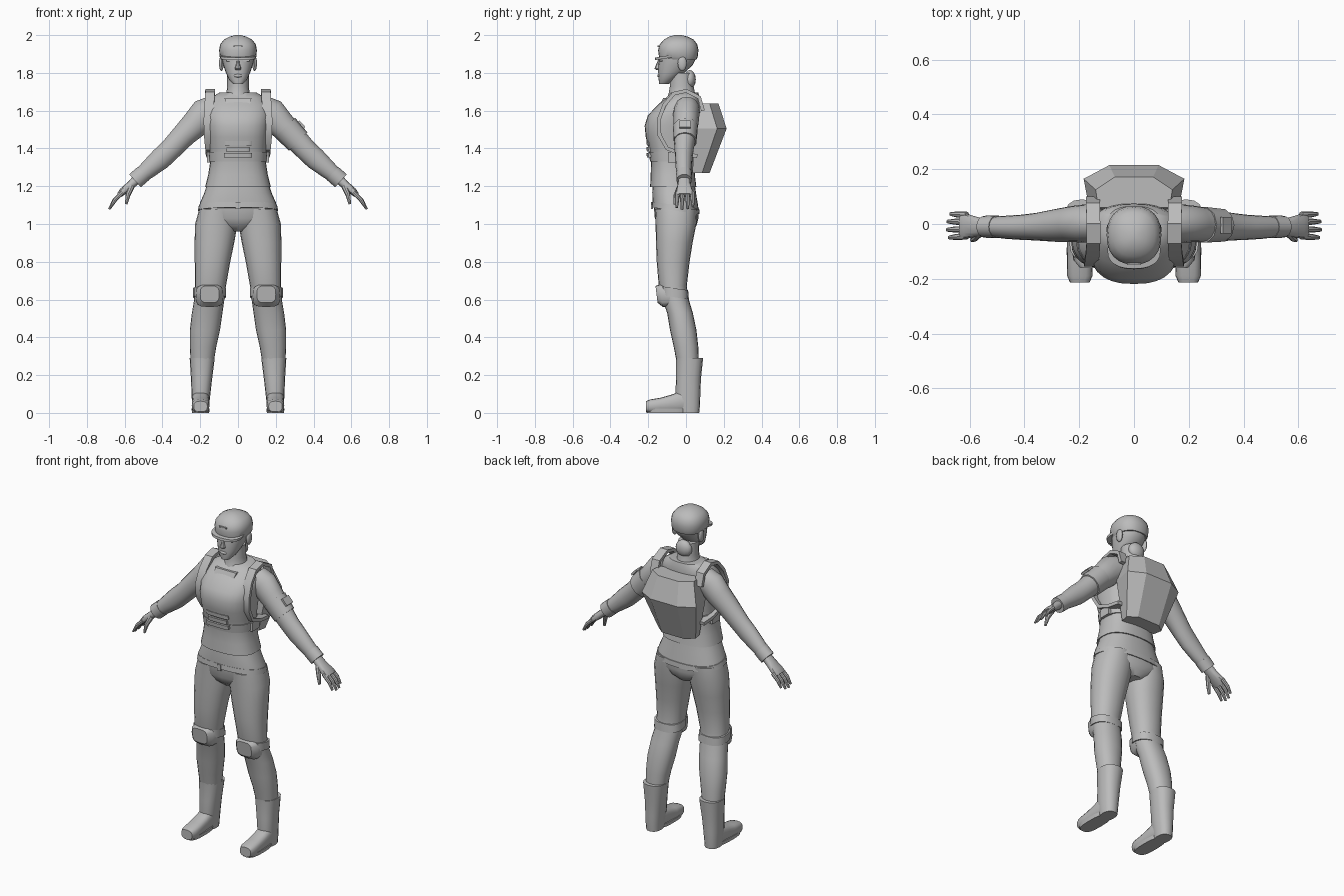
import bpy, bmesh, math
from mathutils import Vector

grey = bpy.data.materials.new("plain grey")
grey.diffuse_color = (0.5, 0.5, 0.5, 1)


def finish(name, bm, mirror=False, angle=40):
    bmesh.ops.recalc_face_normals(bm, faces=bm.faces)
    me = bpy.data.meshes.new(name)
    bm.to_mesh(me)
    bm.free()
    ob = bpy.data.objects.new(name, me)
    bpy.context.collection.objects.link(ob)
    me.materials.append(grey)
    bpy.ops.object.select_all(action='DESELECT')
    ob.select_set(True)
    bpy.context.view_layer.objects.active = ob
    bpy.ops.object.shade_smooth_by_angle(angle=math.radians(angle))
    if mirror:
        ob.modifiers.new("Mirror", 'MIRROR').use_mirror_merge = False
    return ob


def skin(name, loops, mirror=False, angle=40):
    """Bridge closed loops of points and cap both ends."""
    bm = bmesh.new()
    vs = [[bm.verts.new(p) for p in loop] for loop in loops]
    n = len(vs[0])
    for a, b in zip(vs, vs[1:]):
        for i in range(n):
            j = (i + 1) % n
            bm.faces.new((a[i], a[j], b[j], b[i]))
    bm.faces.new(vs[0])
    bm.faces.new(vs[-1])
    return finish(name, bm, mirror, angle)


def loft(name, rings, n=16, p=2.0, a=0, t=0, mirror=False, angle=40):
    """Rings are (x, y, z, half_u, half_v[, a, t]); a tilts u upward, t tilts v upward."""
    loops = []
    for r in rings:
        ra, rt = (r[5], r[6]) if len(r) > 5 else (a, t)
        u = Vector((math.cos(math.radians(ra)), 0, math.sin(math.radians(ra))))
        v = Vector((0, math.cos(math.radians(rt)), math.sin(math.radians(rt))))
        loop = []
        for i in range(n):
            if n == 4:
                c, s = ((1, 1), (-1, 1), (-1, -1), (1, -1))[i]
            else:
                w = 2 * math.pi * i / n
                c, s = math.cos(w), math.sin(w)
                c = math.copysign(abs(c) ** (2 / p), c)
                s = math.copysign(abs(s) ** (2 / p), s)
            loop.append(Vector(r[:3]) + u * r[3] * c + v * r[4] * s)
        loops.append(loop)
    return skin(name, loops, mirror, angle)


def body(name, rows, **kw):
    """Rows are (z, half_width, front_y, back_y), centred on x = 0."""
    return loft(name, [(0, (f + b) / 2, z, w, (b - f) / 2) for z, w, f, b in rows], **kw)


def ribbon(name, pts, w, th, mirror=True):
    """Flat strap following points, bending in the side plane."""
    rings = []
    for i, q in enumerate(pts):
        a, b = pts[max(i - 1, 0)], pts[min(i + 1, len(pts) - 1)]
        t = math.degrees(math.atan2(b[1] - a[1], a[2] - b[2]))
        rings.append((*q, w, th, 0, t))
    loft(name, rings, n=4, mirror=mirror, angle=35)


def box(name, c, h, mirror=False, t=0):
    loft(name, [(c[0], c[1], c[2] - h[2], h[0], h[1]), (c[0], c[1], c[2] + h[2], h[0], h[1])],
         n=4, t=t, mirror=mirror)


def ball(name, c, r, mirror=False):
    bm = bmesh.new()
    bmesh.ops.create_uvsphere(bm, u_segments=14, v_segments=8, radius=1)
    for v in bm.verts:
        v.co = Vector(c) + Vector(v.co[k] * r[k] for k in range(3))
    finish(name, bm, mirror)


# Head, face and cap
body("head", [(1.742, .026, -.142, -.09), (1.765, .048, -.145, -.06), (1.80, .064, -.147, -.01),
              (1.84, .078, -.147, .035), (1.88, .088, -.142, .055), (1.92, .09, -.14, .055)], n=20, p=2.2)
loft("nose", [(0, -.135, 1.815, .017, .02), (0, -.147, 1.822, .017, .02),
              (0, -.142, 1.85, .009, .014), (0, -.135, 1.875, .007, .01)], n=8)
ball("lips", (0, -.143, 1.785), (.024, .009, .009))
box("eyebrow", (.04, -.132, 1.865), (.02, .008, .004), mirror=True)
ball("ear", (.088, -.02, 1.85), (.013, .024, .04), mirror=True)
ball("back_hair", (0, .02, 1.765), (.052, .032, .05))
body("cap", [(1.87, .088, -.12, .056), (1.885, .097, -.143, .062), (1.92, .1, -.148, .066),
             (1.95, .095, -.14, .06), (1.975, .076, -.118, .042), (1.992, .045, -.09, .008),
             (2.0, .015, -.06, -.025)], n=24, p=2.3)
loft("cap_brim", [(0, -.098, 1.878, .094, .068), (0, -.096, 1.892, .097, .068)], n=24, p=2.4, t=9)
box("cap_badge", (0, -.146, 1.94), (.025, .004, .004))
body("neck", [(1.64, .085, -.11, .06), (1.69, .062, -.092, .048), (1.73, .057, -.085, .04),
              (1.80, .057, -.085, .035)], n=16)

# Torso, vest and shirt hem
body("vest", [(1.195, .174, -.19, .055), (1.26, .158, -.187, .047), (1.33, .147, -.185, .043),
              (1.40, .15, -.197, .043), (1.46, .157, -.213, .05), (1.52, .163, -.219, .06),
              (1.575, .168, -.202, .07), (1.63, .163, -.15, .075), (1.67, .14, -.105, .072),
              (1.695, .10, -.08, .065)], n=28, p=2.5)
loft("neckline_panel", [(0, -.128, 1.612, .058, .022), (0, -.10, 1.668, .072, .02)], n=4)
loft("shirt_hem", [(0, -.065, 1.22, .16, .11), (0, -.062, 1.16, .18, .117, 0, -4),
                   (0, -.057, 1.115, .2, .122, 0, -8), (0, -.055, 1.085, .208, .124, 0, -8)],
     n=28, p=2.4)
loft("hip_belt", [(0, -.055, 1.10, .207, .126, 0, -8), (0, -.055, 1.07, .213, .128, 0, -8)], n=24, p=2.4)
for x in (-.13, 0, .13):
    box("belt_loop", (x, -.18 + abs(x) * .25, 1.098), (.012, .006, .019))
body("pelvis", [(.96, .05, -.11, .03), (.99, .13, -.145, .055), (1.03, .195, -.165, .066),
                (1.09, .2, -.17, .065)], n=24, p=2.3)
body("waist_belt", [(1.33, .153, -.19, .05), (1.38, .155, -.198, .05)], n=28, p=2.5)
box("belt_buckle", (.148, -.06, 1.353), (.015, .035, .027), mirror=True)
for z, w in ((1.427, .076), (1.395, .065), (1.365, .076)):
    loft("chest_clip", [(0, -.18, z - .012, w, .027), (0, -.18, z + .012, w, .03)], n=16, p=5)

# Backpack with slanting sides, bulging at two-thirds height
pack = []
for z, row in ((1.27, ((.115, .035), (.125, .085), (.075, .125))),
               (1.505, ((.16, .04), (.184, .165), (.09, .215))),
               (1.638, ((.13, .06), (.14, .125), (.07, .172)))):
    half = [Vector((x, y, z)) for x, y in row]
    pack.append(half + [Vector((-q.x, q.y, q.z)) for q in reversed(half)])
skin("backpack", pack, angle=12)
ribbon("pack_strap", [(.15, .09, 1.60), (.15, .07, 1.67), (.148, .0, 1.705), (.148, -.065, 1.69),
                      (.152, -.115, 1.63), (.157, -.145, 1.55), (.155, -.14, 1.47),
                      (.148, -.10, 1.40), (.145, -.02, 1.37), (.14, .06, 1.36)], .025, .01)

# Arms, cuffs and armband
loft("arm", [(.12, .005, 1.60, .085, .07, 60, 0), (.175, .002, 1.585, .082, .07, 50, 0),
             (.225, 0, 1.53, .074, .066, 45, 0), (.285, -.005, 1.472, .064, .06, 45, 0),
             (.36, -.01, 1.392, .058, .05, 46, 0), (.41, -.012, 1.345, .058, .046, 48, 0),
             (.47, -.012, 1.293, .049, .042, 48, 0), (.535, -.01, 1.238, .038, .036, 48, 0)],
     n=16, mirror=True)
loft("cuff", [(.50, -.01, 1.268, .046, .042), (.545, -.01, 1.229, .046, .04)], n=16, a=48, mirror=True)
loft("armband", [(.25, -.003, 1.51, .074, .068), (.318, -.005, 1.437, .069, .062)], n=10, a=45)
loft("armband_badge", [(.32, -.005, 1.545, .006, .03), (.352, -.005, 1.51, .006, .03)], n=4, a=45)

# Hands
loft("palm", [(.53, -.01, 1.242, .026, .03), (.57, -.01, 1.205, .022, .035),
              (.61, -.008, 1.172, .02, .045), (.63, -.008, 1.152, .014, .043)],
     n=12, p=2.5, a=48, mirror=True)
for y, s in ((-.045, .9), (-.019, 1.0), (.008, .97), (.033, .82)):
    loft("finger", [(.61, y, 1.168, .012, .012, 48, 0),
                    (.61 + .045 * s, y * 1.05, 1.168 - .043 * s, .011, .011, 38, 0),
                    (.61 + .072 * s, y * 1.1, 1.168 - .09 * s, .006, .007, 28, 0)], n=8, mirror=True)
loft("thumb", [(.56, -.03, 1.205, .016, .016, 40, 0), (.582, -.052, 1.155, .013, .013, 25, 0),
               (.592, -.058, 1.105, .007, .008, 15, 0)], n=8, mirror=True)

# Legs
loft("leg", [(.105, -.052, 1.08, .10, .112), (.115, -.053, 1.0, .112, .108),
             (.125, -.062, .9, .105, .097), (.135, -.068, .8, .094, .087),
             (.146, -.07, .67, .082, .074), (.152, -.055, .6, .08, .07),
             (.163, -.032, .53, .081, .068), (.175, -.015, .44, .08, .07),
             (.185, 0, .35, .07, .065), (.19, .01, .26, .06, .058)], n=20, p=2.2, mirror=True)

# Knee pads
loft("knee_strap", [(.15, -.06, .612, .087, .076), (.15, -.064, .66, .087, .076)],
     n=16, p=2.6, t=-8, mirror=True)
loft("knee_pad", [(.15, -.075, .62, .078, .058), (.15, -.13, .62, .072, .06),
                  (.15, -.156, .628, .05, .045)], n=16, p=3.5, t=97, mirror=True)

# Boots
loft("boot_shaft", [(.19, .018, .29, .066, .072), (.19, .018, .275, .065, .071),
                    (.193, .013, .18, .056, .066), (.196, .01, .10, .05, .066),
                    (.198, .012, .04, .045, .062), (.198, .015, .0, .042, .055)],
     n=16, p=2.4, mirror=True)
loft("boot_foot", [(.198, .03, .06, .04, .048), (.198, -.03, .06, .046, .056),
                   (.198, -.075, .05, .046, .047), (.198, -.135, .041, .047, .039),
                   (.198, -.19, .036, .046, .035), (.198, -.213, .034, .036, .028)],
     n=16, p=2.8, t=90, mirror=True)
loft("boot_sole", [(.198, -.1, 0, .045, .108), (.198, -.1, .022, .048, .113)], n=20, p=3, mirror=True)
